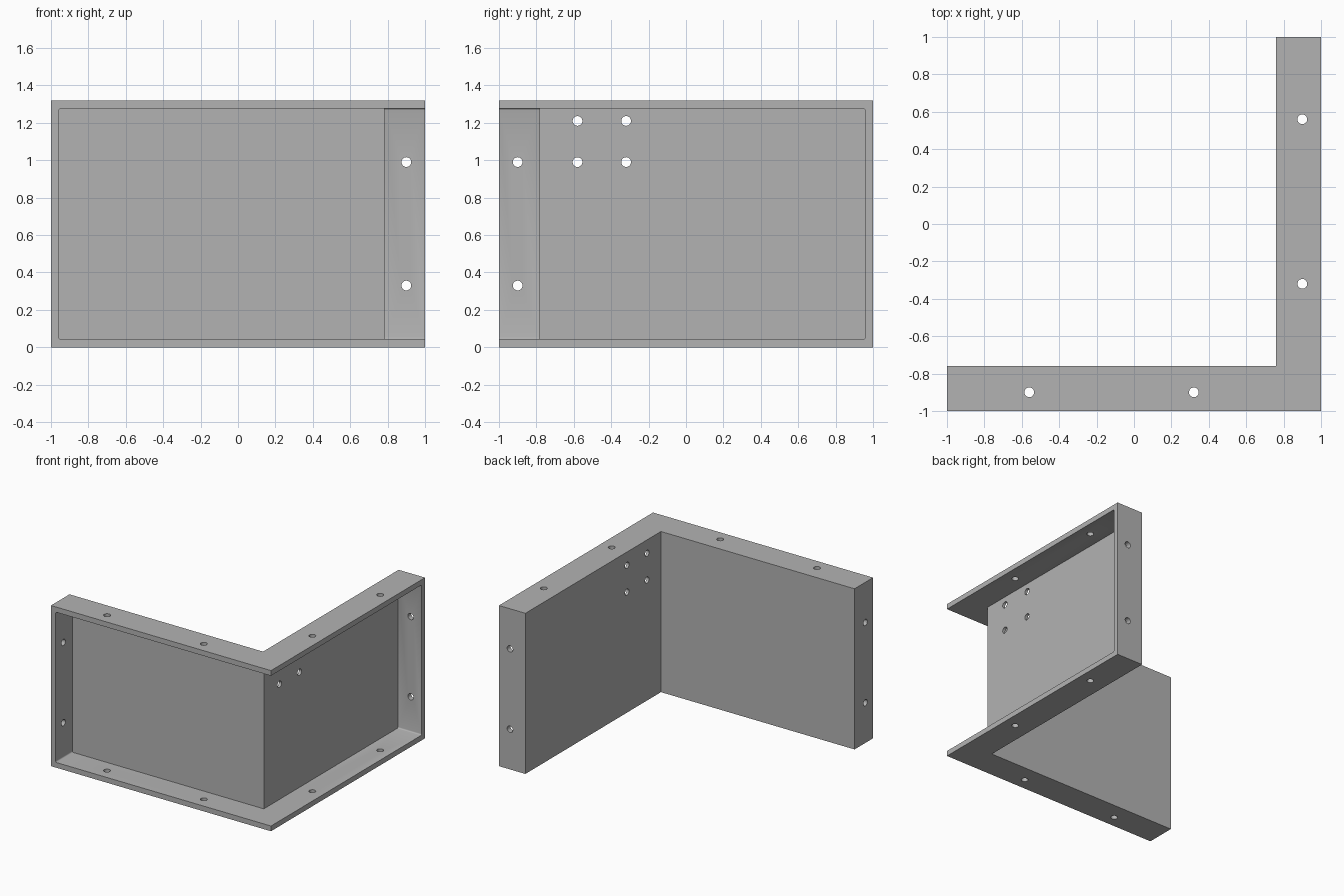
import bpy, bmesh
from mathutils import Matrix, Vector

cube = bpy.data.objects.get("Cube")
if cube:
    bpy.data.objects.remove(cube)

HEIGHT = 1.32
PLATE = 0.043      # flange and end plate thickness
INNER = 0.76       # inner faces of the two walls
OUTER = 0.783      # outer faces of the two walls
HOLE_R = 0.026

grey = bpy.data.materials.new("grey")
grey.use_nodes = True
grey.diffuse_color = (0.45, 0.45, 0.45, 1)
grey.node_tree.nodes["Principled BSDF"].inputs["Base Color"].default_value = (0.45, 0.45, 0.45, 1)


def make_object(name, bm):
    bmesh.ops.recalc_face_normals(bm, faces=bm.faces[:])
    mesh = bpy.data.meshes.new(name)
    bm.to_mesh(mesh)
    bm.free()
    mesh.materials.append(grey)
    obj = bpy.data.objects.new(name, mesh)
    bpy.context.collection.objects.link(obj)
    return obj


def corner_prism(out, end, wall, z0, z1):
    """Upright prism with an L-shaped plan; out = outer corner, end = arm tips."""
    bm = bmesh.new()
    plan = [(-end, -out), (out, -out), (out, end), (wall, end), (wall, -wall), (-end, -wall)]
    face = bm.faces.new([bm.verts.new((x, y, z0)) for x, y in plan])
    ext = bmesh.ops.extrude_face_region(bm, geom=[face])
    top = [v for v in ext["geom"] if isinstance(v, bmesh.types.BMVert)]
    bmesh.ops.translate(bm, verts=top, vec=(0, 0, z1 - z0))
    return bm


def add_pin(bm, centre, axis, length):
    turn = Vector(axis).to_track_quat('Z', 'Y').to_matrix().to_4x4()
    bmesh.ops.create_cone(bm, cap_ends=True, segments=32, radius1=HOLE_R, radius2=HOLE_R,
                          depth=length, matrix=Matrix.Translation(centre) @ turn)


def cut(obj, cutter):
    cutter.hide_render = True
    mod = obj.modifiers.new("cut", 'BOOLEAN')
    mod.operation = 'DIFFERENCE'
    mod.solver = 'EXACT'
    mod.object = cutter
    bpy.context.view_layer.objects.active = obj
    bpy.ops.object.modifier_apply(modifier=mod.name)
    bpy.data.objects.remove(cutter)


# Corner housing block
housing = make_object("corner_housing", corner_prism(1, 1, INNER, 0, HEIGHT))

# Open pocket on the outer side, with small fillets at the end plates
end = 1 - PLATE
pocket = corner_prism(1.1, end, OUTER, PLATE, HEIGHT - PLATE)
tips = [e for e in pocket.edges
        if abs(e.verts[0].co.z - e.verts[1].co.z) < 1e-4
        and (all(abs(v.co.x + end) < 1e-4 for v in e.verts)
             or all(abs(v.co.y - end) < 1e-4 for v in e.verts))]
bmesh.ops.bevel(pocket, geom=tips, offset=0.01, segments=3, profile=0.5, affect='EDGES')
cut(housing, make_object("pocket_cutter", pocket))

# Screw holes
pins = bmesh.new()
for a in (-0.32, 0.56):                      # through both flanges
    add_pin(pins, (0.9, a, HEIGHT / 2), (0, 0, 1), 2)
    add_pin(pins, (-a, -0.9, HEIGHT / 2), (0, 0, 1), 2)
for z in (0.33, 0.99):                       # through both end plates
    add_pin(pins, (0.9, 1, z), (0, 1, 0), 0.2)
    add_pin(pins, (-1, -0.9, z), (1, 0, 0), 0.2)
for y in (-0.58, -0.32):                     # group of four in the left wall
    for z in (0.99, 1.21):
        add_pin(pins, (INNER, y, z), (1, 0, 0), 0.1)
cut(housing, make_object("hole_cutter", pins))

# Smooth hole walls, sharp plate edges
bpy.ops.object.select_all(action='DESELECT')
housing.select_set(True)
bpy.context.view_layer.objects.active = housing
bpy.ops.object.shade_smooth_by_angle(angle=0.6)
